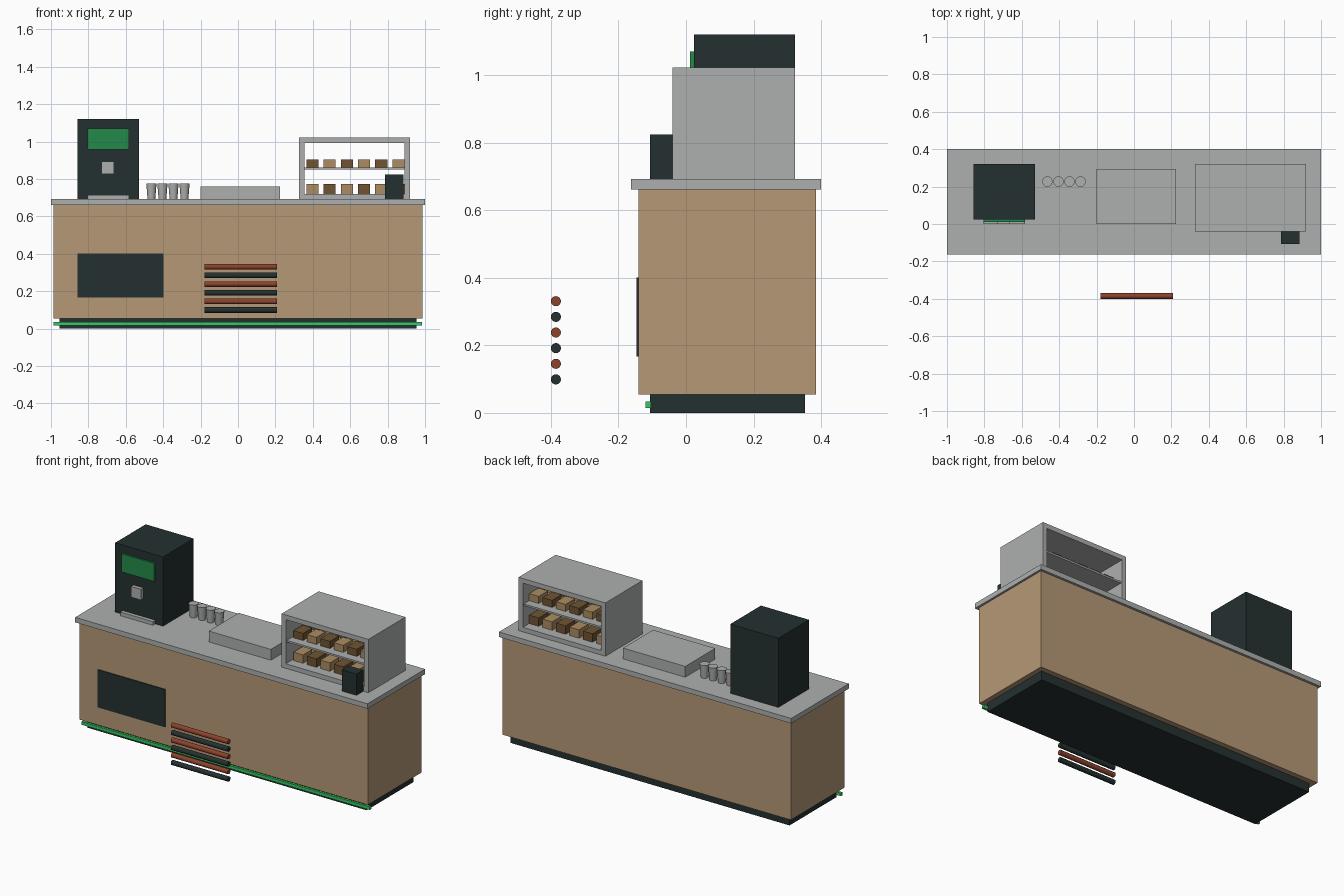
import bpy, math

if "Cube" in bpy.data.objects:
    bpy.data.objects.remove(bpy.data.objects["Cube"])


def material(name, rgb):
    """Flat colour from sRGB 0-255 values."""
    m = bpy.data.materials.new(name)
    lin = [((c / 255 + 0.055) / 1.055) ** 2.4 if c > 10 else c / 3294 for c in rgb]
    m.diffuse_color = (*lin, 1)
    m.use_nodes = True
    m.node_tree.nodes["Principled BSDF"].inputs["Base Color"].default_value = m.diffuse_color
    return m


WOOD = material("tan wood", (182, 153, 118))
STEEL = material("light grey steel", (174, 176, 175))
DARK = material("dark slate", (36, 48, 48))
SCREEN = material("screen green", (36, 138, 74))
GLOW = material("bright green", (54, 200, 98))
RUST = material("rust red", (140, 66, 44))
DOUGH = material("light pastry", (172, 140, 98))
CRUST = material("brown pastry", (112, 84, 50))


def box(name, x, y, z, mat):
    """Box from (min, max) ranges."""
    r = (x, y, z)
    bpy.ops.mesh.primitive_cube_add(size=1, location=[(a + b) / 2 for a, b in r])
    o = bpy.context.object
    o.name = name
    for v in o.data.vertices:
        v.co = [c * (b - a) for c, (a, b) in zip(v.co, r)]
    o.data.materials.append(mat)
    return o


def round_part(name, loc, r1, r2, depth, mat, sides=16, rot=(0, 0, 0)):
    bpy.ops.mesh.primitive_cone_add(vertices=sides, radius1=r1, radius2=r2,
                                    depth=depth, location=loc, rotation=rot)
    o = bpy.context.object
    o.name = name
    o.data.materials.append(mat)
    bpy.ops.object.shade_smooth_by_angle(angle=math.radians(35))
    return o


TOP = 0.692  # worktop height

# Counter
box("plinth", (-0.955, 0.955), (-0.107, 0.352), (0, 0.055), DARK)
box("counter_body", (-0.987, 0.987), (-0.141, 0.385), (0.055, 0.661), WOOD)
box("worktop", (-1, 1), (-0.163, 0.4), (0.661, TOP), STEEL)
box("light_strip", (-0.987, 0.985), (-0.12, -0.104), (0.015, 0.034), GLOW)
box("front_panel", (-0.858, -0.398), (-0.147, -0.141), (0.167, 0.4), DARK)

# Stack of rails in front of the counter
for i in range(6):
    round_part(f"front_rail_{i + 1}", (0.014, -0.385, 0.099 + 0.0463 * i), 0.015, 0.015,
               0.388, DARK if i % 2 == 0 else RUST, 16, (0, math.pi / 2, 0))

# Drinks machine
box("machine_body", (-0.857, -0.529), (0.023, 0.322), (TOP, 1.12), DARK)
box("machine_screen", (-0.805, -0.582), (0.012, 0.023), (0.958, 1.07), SCREEN)
box("machine_spout", (-0.731, -0.663), (0.0, 0.023), (0.826, 0.893), STEEL)
box("drip_tray", (-0.805, -0.583), (0.0, 0.023), (TOP, 0.715), STEEL)

# Cups
for i in range(4):
    round_part(f"cup_{i + 1}", (-0.463 + 0.059 * i, 0.227, TOP + 0.041),
               0.021, 0.028, 0.083, STEEL, 14)

# Low tray block
box("prep_block", (-0.2, 0.225), (0.0, 0.293), (TOP, 0.759), STEEL)

# Display case, open front and back
Y = (-0.04, 0.322)
box("case_base", (0.326, 0.92), Y, (TOP, 0.72), STEEL)
box("case_roof", (0.326, 0.92), Y, (0.993, 1.022), STEEL)
box("case_left_wall", (0.326, 0.355), Y, (0.72, 0.993), STEEL)
box("case_right_wall", (0.891, 0.92), Y, (0.72, 0.993), STEEL)
box("case_shelf", (0.355, 0.891), (-0.03, 0.312), (0.85, 0.861), STEEL)

# Pastries: two levels, two rows deep, alternating colours
for level, z in enumerate((0.728, 0.861)):
    for row, y in enumerate((0.065, 0.215)):
        for i in range(6):
            x = 0.398 + 0.092 * i
            box(f"pastry_{level}_{row}_{i}", (x - 0.0325, x + 0.0325),
                (y - 0.045, y + 0.045), (z if level else 0.72, z + 0.044),
                DOUGH if (i + level) % 2 == 0 else CRUST)

# Payment terminal
box("payment_terminal", (0.786, 0.885), (-0.107, -0.04), (TOP, 0.824), DARK)
